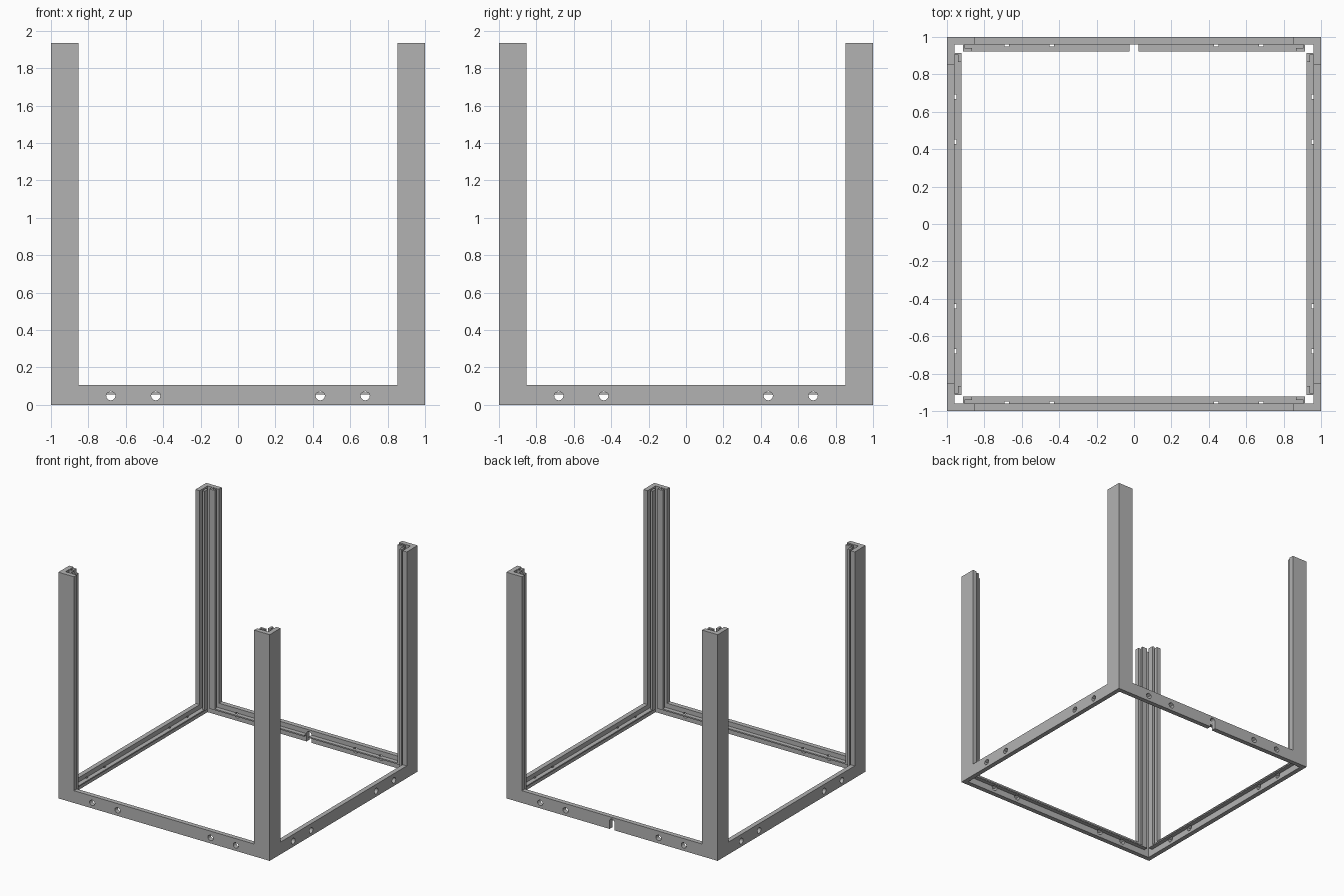
import bpy, bmesh, math
from mathutils import Matrix, Vector

if "Cube" in bpy.data.objects:
    bpy.data.objects.remove(bpy.data.objects["Cube"])

TOP = 1.935        # post height
BEAM = 0.105       # beam height
WALL = 0.04        # outer wall thickness
ARM = 0.147        # post arm length
LEDGE = (0.055, 0.066)

grey = bpy.data.materials.new("matte_grey")
grey.diffuse_color = (0.45, 0.45, 0.45, 1)
grey.use_nodes = True
grey.node_tree.nodes["Principled BSDF"].inputs["Base Color"].default_value = grey.diffuse_color


def prism(name, pts, vec, hide=False):
    """Extrude a closed outline of 3D points along vec."""
    bm = bmesh.new()
    face = bm.faces.new([bm.verts.new(p) for p in pts])
    ext = bmesh.ops.extrude_face_region(bm, geom=[face])
    moved = [g for g in ext["geom"] if isinstance(g, bmesh.types.BMVert)]
    bmesh.ops.translate(bm, verts=moved, vec=Vector(vec))
    bmesh.ops.recalc_face_normals(bm, faces=bm.faces)
    me = bpy.data.meshes.new(name)
    bm.to_mesh(me)
    bm.free()
    ob = bpy.data.objects.new(name, me)
    me.materials.append(grey)
    bpy.context.collection.objects.link(ob)
    ob.hide_render = hide
    if hide:
        ob.hide_set(True)
    return ob


def cut(ob, cutter):
    m = ob.modifiers.new("cut", "BOOLEAN")
    m.operation = "DIFFERENCE"
    m.solver = "EXACT"
    m.object = cutter


def place(ob, turn):
    ob.matrix_world = Matrix.Rotation(turn * math.pi / 2, 4, "Z")


def post(turn):
    # L-shaped outer plate, full height
    plate = [(0, 0), (ARM, 0), (ARM, WALL), (WALL, WALL), (WALL, ARM), (0, ARM)]
    place(prism(f"post_plate_{turn}", [(x - 1, y - 1, 0) for x, y in plate],
                (0, 0, TOP)), turn)
    # hooked rail on each arm, leaving a slot for a panel
    hook = [(.085, WALL), (.095, WALL), (.095, .058), (.135, .058),
            (.135, .077), (.085, .077)]
    for side in (0, 1):
        pts = [((y, x) if side else (x, y)) for x, y in hook]
        z = LEDGE[1]
        place(prism(f"post_rail_{turn}_{side}", [(x - 1, y - 1, z) for x, y in pts],
                    (0, 0, TOP - z)), turn)


def beam(turn, notch):
    # outer wall with a thin inward ledge
    half = 1 - ARM
    sec = [(0, 0), (WALL, 0), (WALL, LEDGE[0]), (.077, LEDGE[0]),
           (.077, LEDGE[1]), (WALL, LEDGE[1]), (WALL, BEAM), (0, BEAM)]
    ob = prism(f"base_beam_{turn}", [(-half, d - 1, z) for d, z in sec],
               (2 * half, 0, 0))
    place(ob, turn)
    # ledge ends running on past the post plates
    for s in (-1, 1):
        end = [(s * half, WALL), (s * .915, WALL), (s * .915, .077), (s * half, .077)]
        place(prism(f"ledge_end_{turn}_{s}", [(x, d - 1, LEDGE[0]) for x, d in end],
                    (0, 0, LEDGE[1] - LEDGE[0])), turn)
    # teardrop screw holes
    for i, cx in enumerate((-.68, -.44, .44, .68)):
        r, cz = .025, .048
        arc = [math.radians(a) for a in range(-210, 31, 30)]
        pts = [(cx + r * math.cos(a), -1.02, cz + r * math.sin(a)) for a in arc]
        pts.append((cx, -1.02, .073))
        c = prism(f"hole_cutter_{turn}_{i}", pts, (0, .07, 0), True)
        place(c, turn)
        cut(ob, c)
    # arched cable notch
    if notch:
        r, cz = .023, .067
        arc = [math.radians(a) for a in range(0, 181, 15)]
        pts = [(r, -1.02, -.02)]
        pts += [(r * math.cos(a), -1.02, cz + r * math.sin(a)) for a in arc]
        pts.append((-r, -1.02, -.02))
        c = prism("notch_cutter", pts, (0, .15, 0), True)
        place(c, turn)
        cut(ob, c)


# four identical corners and sides; only the rear beam is notched
for t in range(4):
    post(t)
    beam(t, t == 2)
